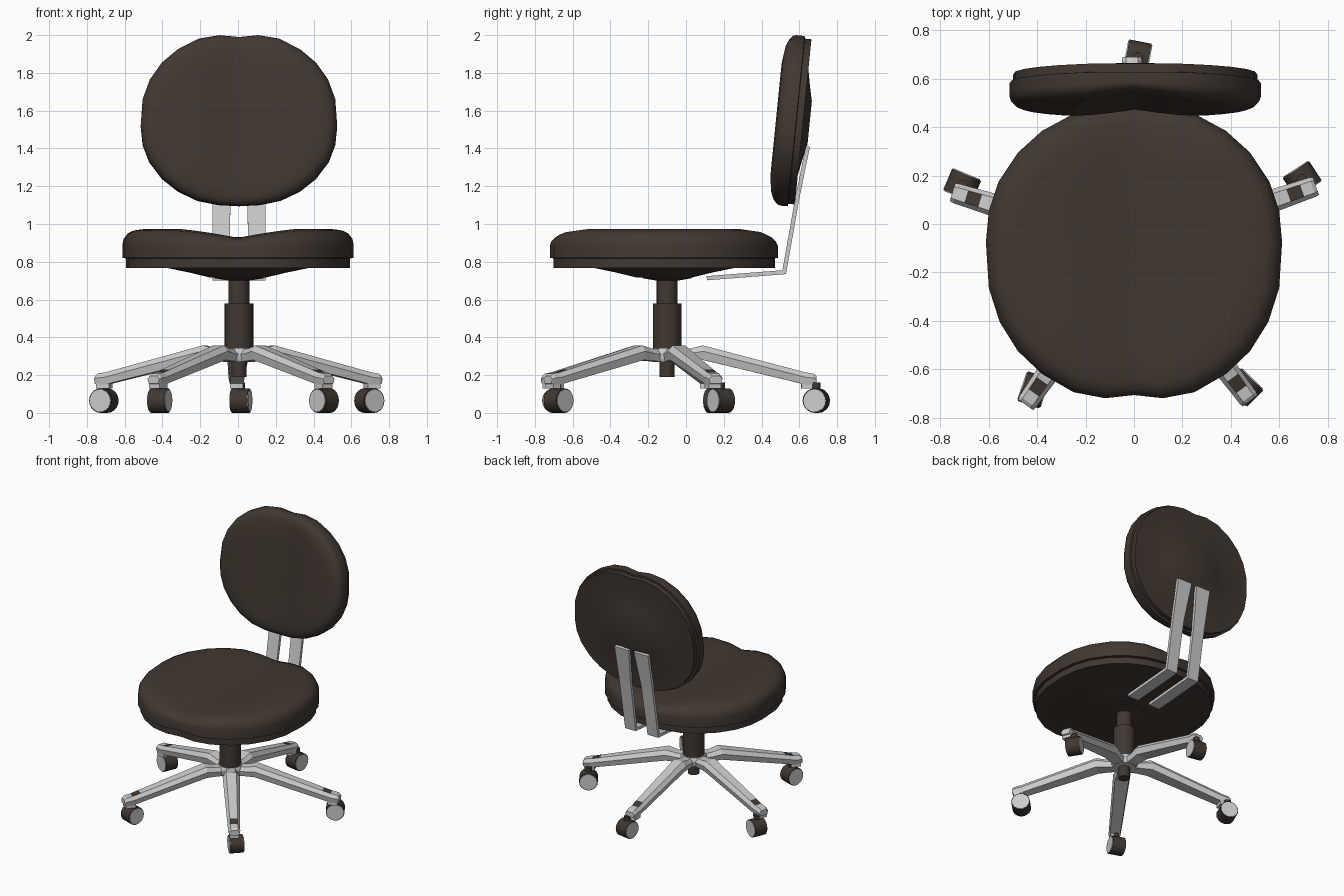
import bpy, bmesh, math
from mathutils import Matrix, Vector

cube = bpy.data.objects.get("Cube")
if cube:
    bpy.data.objects.remove(cube)


def make_material(name, color):
    m = bpy.data.materials.new(name)
    m.use_nodes = True
    m.diffuse_color = color
    m.node_tree.nodes["Principled BSDF"].inputs["Base Color"].default_value = color
    return m


brown = make_material("dark brown", (0.053, 0.039, 0.031, 1))
silver = make_material("silver", (0.6, 0.6, 0.6, 1))


def finish(bm, name, mats, smooth=None):
    bmesh.ops.recalc_face_normals(bm, faces=bm.faces)
    me = bpy.data.meshes.new(name)
    bm.to_mesh(me)
    bm.free()
    for m in mats:
        me.materials.append(m)
    ob = bpy.data.objects.new(name, me)
    bpy.context.collection.objects.link(ob)
    if smooth:
        bpy.ops.object.select_all(action='DESELECT')
        ob.select_set(True)
        bpy.context.view_layer.objects.active = ob
        bpy.ops.object.shade_smooth_by_angle(angle=math.radians(smooth))
    return ob


def loft(bm, rings):
    """Bridge closed rings of points and cap both ends."""
    loops = [[bm.verts.new(p) for p in ring] for ring in rings]
    n = len(loops[0])
    for a, b in zip(loops, loops[1:]):
        for i in range(n):
            j = (i + 1) % n
            bm.faces.new((a[i], a[j], b[j], b[i]))
    bm.faces.new(loops[0][::-1])
    bm.faces.new(loops[-1])


# Cushions: one rounded outline with a shallow notch, stacked in scaled rings
half = [(0, -.592), (.12, -.605), (.25, -.58), (.38, -.505), (.48, -.41), (.555, -.29),
        (.6, -.15), (.612, .04), (.6, .17), (.56, .29), (.48, .41), (.38, .5),
        (.26, .565), (.13, .595), (0, .603)]
outline = half + [(-x, y) for x, y in half[-2:0:-1]]

PAD = [(.97, .05), (1, .053), (1, .125), (.988, .155), (.955, .182), (.9, .198),
       (.8, .206), (.6, .206), (.4, .206), (.2, .206), (.04, .206)]
SHELL = [(.04, -.05), (.25, -.05), (.42, -.025), (.62, 0), (.97, 0), (.97, .055)]


def cushion(name, stack, matrix, angle):
    bm = bmesh.new()
    rings = []
    for s, w in stack:
        ring = []
        for u, v in outline:
            groove = max(0, 1 - abs(u * s) / .32) ** 1.3
            fade = min(1, max(0, (w - .1) / .1))
            ring.append(matrix @ Vector((u * s, v * s, w - .047 * groove * fade)))
        rings.append(ring)
    loft(bm, rings)
    return finish(bm, name, [brown], angle)


seat_frame = Matrix.Translation((0, -.115, .768))
t = .1
c, s = math.cos(t), math.sin(t)
back_frame = Matrix(((.85, 0, 0, .005),
                     (0, -.75 * s, -.7 * c, .62),
                     (0, -.75 * c, .7 * s, 1.54),
                     (0, 0, 0, 1)))
for part, frame in (("seat", seat_frame), ("backrest", back_frame)):
    cushion(part + "_cushion", PAD, frame, 50)
    cushion(part + "_shell", SHELL, frame, 35)


# Central column, lathed from radius and height pairs
CX, CY = .005, -.1


def lathe(name, profile, mat, sides=24):
    bm = bmesh.new()
    loft(bm, [[(CX + r * math.cos(k * math.tau / sides), CY + r * math.sin(k * math.tau / sides), z)
               for k in range(sides)] for r, z in profile])
    return finish(bm, name, [mat], 35)


lathe("gas_column", [(.04, .19), (.04, .3), (.076, .33), (.076, .58), (.055, .58),
                     (.055, .7), (.13, .713), (.13, .73)], brown)
lathe("base_hub", [(.085, .27), (.095, .29), (.095, .325), (.085, .34)], silver, 10)

# Star legs: chamfered tapering beams with a dark inset on top near the tip
STATIONS = [(.04, .335, .27, .045), (.12, .34, .275, .05), (.19, .357, .28, .06),
            (.67, .231, .165, .045), (.73, .215, .15, .043), (.775, .208, .15, .042), (.79, .195, .155, .038)]
for i in range(5):
    a = math.radians(19 + 72 * i)
    place = Matrix.Translation((CX, CY, 0)) @ Matrix.Rotation(a, 4, 'Z')
    bm = bmesh.new()
    rings = []
    for r, top, low, w in STATIONS:
        mid = low + (top - low) * .6
        rings.append([(r, -.6 * w, top), (r, .6 * w, top), (r, w, mid),
                      (r, .8 * w, low), (r, -.8 * w, low), (r, -w, mid)])
    loft(bm, rings)
    bm.normal_update()
    for f in bm.faces:
        p = f.calc_center_median()
        if .68 < p.x < .72 and p.z > .215 and abs(p.y) < .005:
            f.material_index = 1
    # Socket that receives the caster stem
    bmesh.ops.create_cube(bm, size=1, matrix=Matrix.Translation((.745, 0, .16)) @ Matrix.Diagonal((.07, .068, .06, 1)))
    bm.transform(place)
    finish(bm, f"base_leg_{i + 1}", [silver, brown])

# Casters: position and axle heading
CASTERS = [(.695, .185, 123), (.015, .69, 169), (-.71, .16, 247), (-.415, -.685, 341), (.455, -.675, 45)]
for i, (x, y, heading) in enumerate(CASTERS):
    spin = Matrix.Translation((x, y, .065)) @ Matrix.Rotation(math.radians(heading), 4, 'Z') \
        @ Matrix.Rotation(math.pi / 2, 4, 'Y')

    def disc(name, radius, width, mat):
        bm = bmesh.new()
        bmesh.ops.create_cone(bm, cap_ends=True, segments=20, radius1=radius, radius2=radius,
                              depth=width, matrix=spin)
        return finish(bm, name, [mat], 35)

    disc(f"caster_wheel_{i + 1}", .065, .094, brown)
    disc(f"caster_caps_{i + 1}", .059, .102, silver)
    bm = bmesh.new()
    bmesh.ops.create_cone(bm, cap_ends=True, segments=12, radius1=.022, radius2=.022, depth=.08,
                          matrix=Matrix.Translation((x, y, .12)))
    finish(bm, f"caster_stem_{i + 1}", [brown], 35)

# Bent support straps from under the seat up to the backrest
STRAP = [(.11, .713, .05, .14), (.52, .745, .05, .14), (.588, 1.13, .045, .14), (.645, 1.41, .022, .142)]
for side, name in ((1, "left_back_strap"), (-1, "right_back_strap")):
    bm = bmesh.new()
    rows = [[bm.verts.new((side * x + .005, y, z)) for x in (inner, outer)] for y, z, inner, outer in STRAP]
    for p, q in zip(rows, rows[1:]):
        bm.faces.new((p[0], p[1], q[1], q[0]))
    strap = finish(bm, name, [silver])
    mod = strap.modifiers.new("thickness", 'SOLIDIFY')
    mod.thickness = .022
    mod.offset = 0
    mod.use_even_offset = True
